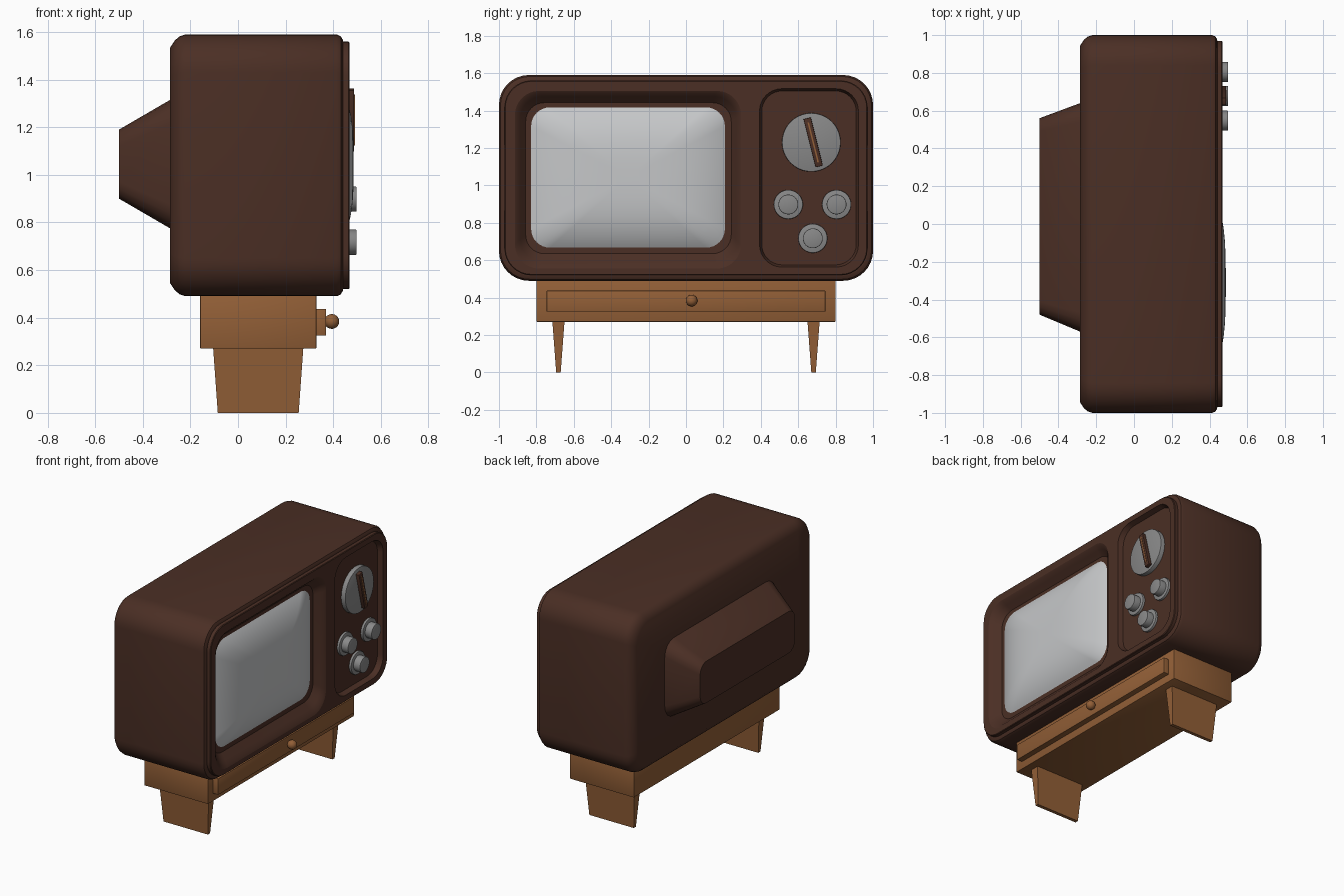
import bpy, bmesh, math
from mathutils import Matrix

if "Cube" in bpy.data.objects:
    bpy.data.objects.remove(bpy.data.objects["Cube"])


def material(name, rgb):
    m = bpy.data.materials.new(name)
    m.diffuse_color = (*rgb, 1)
    m.use_nodes = True
    m.node_tree.nodes["Principled BSDF"].inputs["Base Color"].default_value = m.diffuse_color
    return m


BROWN = material("dark brown", (0.070, 0.028, 0.018))
WOOD = material("tan wood", (0.29, 0.115, 0.038))
GLASS = material("pale grey glass", (0.56, 0.57, 0.58))
METAL = material("mid grey", (0.25, 0.25, 0.25))


def finish(bm, name, mat, smooth=True):
    bmesh.ops.recalc_face_normals(bm, faces=bm.faces)
    me = bpy.data.meshes.new(name)
    bm.to_mesh(me)
    bm.free()
    me.materials.append(mat)
    ob = bpy.data.objects.new(name, me)
    bpy.context.collection.objects.link(ob)
    if smooth:
        smooth_obj(ob)
    return ob


def smooth_obj(ob):
    bpy.ops.object.select_all(action='DESELECT')
    ob.select_set(True)
    bpy.context.view_layer.objects.active = ob
    bpy.ops.object.shade_smooth_by_angle(angle=math.radians(35))


def loft(name, mat, rings, seg=8):
    """Skin rounded rectangles (x, y0, y1, z0, z1, radius) stacked along x."""
    bm = bmesh.new()
    loops = []
    for x, y0, y1, z0, z1, r in rings:
        loop = []
        for k, (cy, cz) in enumerate([(y1 - r, z1 - r), (y0 + r, z1 - r),
                                      (y0 + r, z0 + r), (y1 - r, z0 + r)]):
            for i in range(seg + 1):
                a = math.pi / 2 * (k + i / seg)
                loop.append(bm.verts.new((x, cy + r * math.cos(a), cz + r * math.sin(a))))
        loops.append(loop)
    n = len(loops[0])
    for a, b in zip(loops, loops[1:]):
        for i in range(n):
            j = (i + 1) % n
            bm.faces.new((a[i], a[j], b[j], b[i]))
    bm.faces.new(loops[0])
    bm.faces.new(loops[-1])
    return finish(bm, name, mat)


def box(name, mat, x, y, z, bevel=0.0, tilt=0.0):
    bm = bmesh.new()
    bmesh.ops.create_cube(bm, size=1)
    size = Matrix.Diagonal((x[1] - x[0], y[1] - y[0], z[1] - z[0], 1))
    place = Matrix.Translation((sum(x) / 2, sum(y) / 2, sum(z) / 2))
    bm.transform(place @ Matrix.Rotation(tilt, 4, 'X') @ size)
    if bevel:
        bmesh.ops.bevel(bm, geom=bm.edges[:], offset=bevel, segments=2,
                        profile=0.5, affect='EDGES')
    return finish(bm, name, mat)


def disc(name, mat, x0, x1, y, z, r, bevel=0.004):
    """Round part along x with a small chamfer on its outer rim."""
    bm = bmesh.new()
    bmesh.ops.create_cone(bm, cap_ends=True, segments=40, radius1=r, radius2=r, depth=x1 - x0)
    rim = [e for e in bm.edges if all(v.co.z > 0 for v in e.verts)]
    bmesh.ops.bevel(bm, geom=rim, offset=bevel, segments=2, profile=0.5, affect='EDGES')
    bm.transform(Matrix.Translation(((x0 + x1) / 2, y, z)) @ Matrix.Rotation(math.pi / 2, 4, 'Y'))
    return finish(bm, name, mat)


# cabinet with softened rear edge and a stepped front plate
def shell(x, d):
    return (x, -1 + d, 1 - d, 0.49 + d, 1.59 - d, 0.16 - d * 0.6)


cabinet = loft("cabinet", BROWN, [shell(*p) for p in [
    (-0.285, 0.055), (-0.265, 0.025), (-0.245, 0.008), (-0.22, 0.0), (0.415, 0.0),
    (0.432, 0.008), (0.44, 0.022), (0.441, 0.03), (0.464, 0.03), (0.468, 0.034)]])

# screen recess and control panel recess
cutters = [
    loft("screen_cutter", BROWN, [
        (0.50, -0.915, 0.295, 0.555, 1.505, 0.13), (0.468, -0.915, 0.295, 0.555, 1.505, 0.13),
        (0.460, -0.902, 0.282, 0.572, 1.492, 0.125), (0.440, -0.885, 0.268, 0.595, 1.475, 0.115),
        (0.405, -0.857, 0.242, 0.635, 1.442, 0.10)]),
    loft("panel_cutter", BROWN, [
        (0.50, 0.393, 0.922, 0.563, 1.517, 0.12), (0.468, 0.393, 0.922, 0.563, 1.517, 0.12),
        (0.432, 0.405, 0.910, 0.575, 1.505, 0.11)])]
for c in cutters:
    c.hide_render = True
    mod = cabinet.modifiers.new("recess", 'BOOLEAN')
    mod.operation = 'DIFFERENCE'
    mod.solver = 'EXACT'
    mod.object = c
    bpy.context.view_layer.objects.active = cabinet
    bpy.ops.object.modifier_apply(modifier=mod.name)
    bpy.data.objects.remove(c)
smooth_obj(cabinet)

# bulging screen
dome = []
for s in (1.0, 0.97, 0.93, 0.88, 0.82, 0.74, 0.65, 0.55, 0.42, 0.28, 0.12):
    dome.append((0.405 + 0.081 * (1 - s ** 3.3), -0.31 - 0.518 * s, -0.31 + 0.518 * s,
                 1.042 - 0.375 * s, 1.042 + 0.375 * s, 0.10 * s))
loft("screen", GLASS, [(0.38,) + dome[0][1:]] + dome)

# tapered tube housing at the back
loft("back_housing", BROWN, [(-0.27, -0.57, 0.64, 0.775, 1.315, 0.10),
                             (-0.285, -0.57, 0.64, 0.775, 1.315, 0.10),
                             (-0.50, -0.48, 0.56, 0.90, 1.19, 0.07)], seg=4)

# channel dial with tilted grip
disc("channel_dial", METAL, 0.42, 0.464, 0.67, 1.23, 0.157)
TILT = math.radians(14)
box("dial_grip", BROWN, (0.45, 0.488), (0.66, 0.70), (1.097, 1.363), 0.003, TILT)
box("dial_pointer", WOOD, (0.484, 0.4905), (0.676, 0.684), (1.12, 1.34), 0, TILT)

# three small knobs
for i, (y, z) in enumerate([(0.547, 0.898), (0.805, 0.898), (0.678, 0.717)], 1):
    disc(f"knob_base_{i}", METAL, 0.42, 0.448, y, z, 0.078)
    disc(f"knob_{i}", METAL, 0.44, 0.498, y, z, 0.053)

# stand with drawer
box("stand", WOOD, (-0.16, 0.33), (-0.8, 0.8), (0.27, 0.495), 0.005)
box("drawer_front", WOOD, (0.32, 0.37), (-0.745, 0.745), (0.325, 0.437), 0.002)
disc("drawer_knob_stem", WOOD, 0.36, 0.385, 0.03, 0.384, 0.014)
bm = bmesh.new()
bmesh.ops.create_uvsphere(bm, u_segments=24, v_segments=14, radius=0.031)
bm.transform(Matrix.Translation((0.394, 0.03, 0.384)))
finish(bm, "drawer_knob", WOOD)

# two slab legs tapering to the floor
for side, name in ((-1, "left_leg"), (1, "right_leg")):
    bm = bmesh.new()
    bmesh.ops.create_cube(bm, size=1)
    for v in bm.verts:
        top = v.co.z > 0
        v.co = (0.085 + math.copysign(0.19 if top else 0.17, v.co.x),
                side * 0.682 + math.copysign(0.033 if top else 0.012, v.co.y),
                0.28 if top else 0.0)
    finish(bm, name, WOOD)
